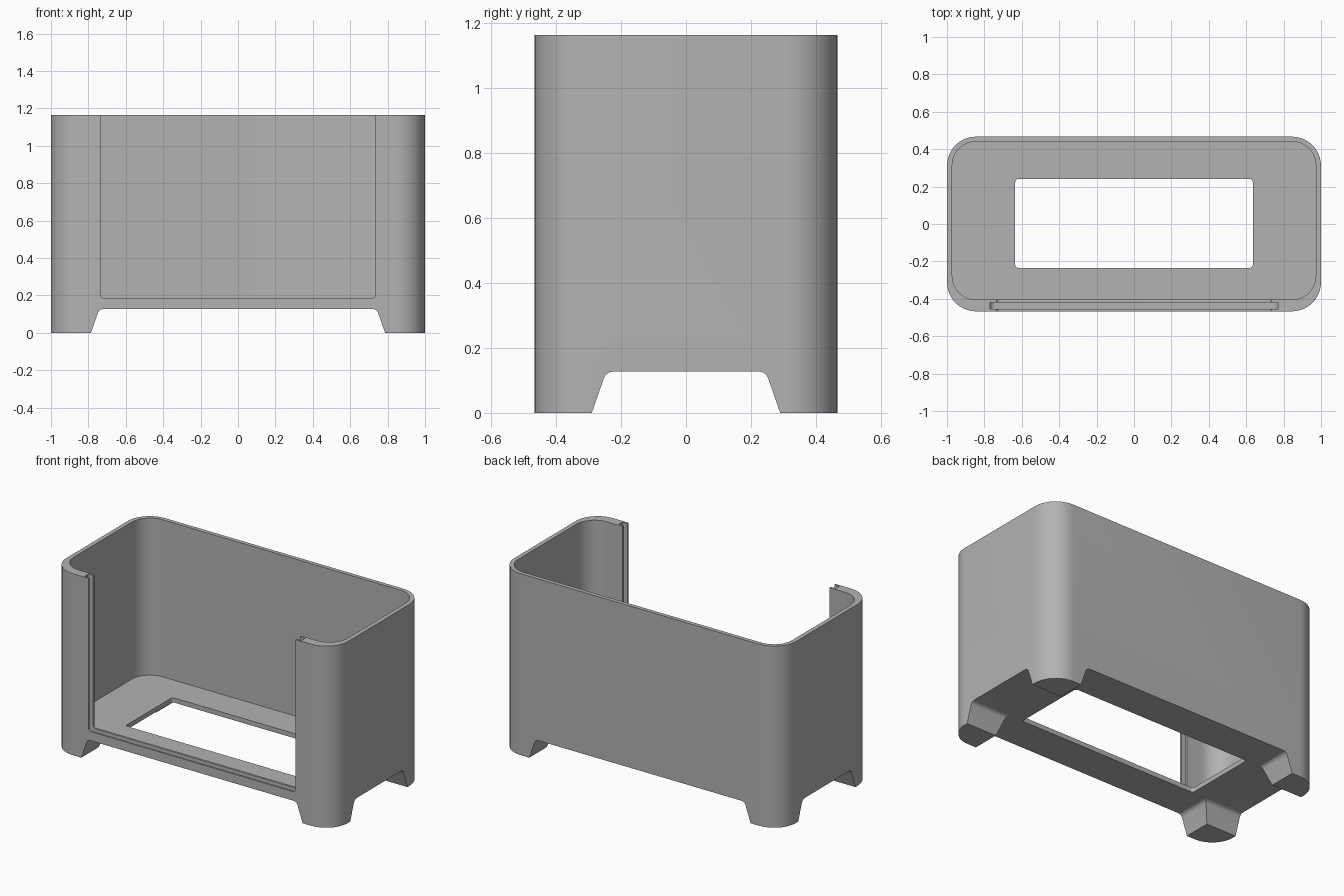
import bpy, bmesh, math
from mathutils import Vector

cube = bpy.data.objects.get("Cube")
if cube:
    bpy.data.objects.remove(cube, do_unlink=True)

WIDTH, DEPTH, HEIGHT = 1.0, 0.467, 1.165   # half width, half depth, full height
UNDERSIDE, FLOOR = 0.127, 0.157

grey = bpy.data.materials.new("plain grey")
grey.use_nodes = True
grey.diffuse_color = (0.45, 0.45, 0.45, 1)
grey.node_tree.nodes["Principled BSDF"].inputs["Base Color"].default_value = (0.45, 0.45, 0.45, 1)


def rounded(corners, steps=10):
    """Outline from (u, v, radius) corners, each replaced by an arc."""
    out = []
    for i, (u, v, r) in enumerate(corners):
        p = Vector((u, v))
        if r == 0:
            out.append(p)
            continue
        a = (Vector(corners[i - 1][:2]) - p).normalized()
        b = (Vector(corners[(i + 1) % len(corners)][:2]) - p).normalized()
        half = a.angle(b) / 2
        centre = p + (a + b).normalized() * (r / math.sin(half))
        start = p + a * (r / math.tan(half)) - centre
        end = p + b * (r / math.tan(half)) - centre
        sweep = math.pi - 2 * half
        for k in range(steps + 1):
            t = k / steps
            out.append(centre + (start * math.sin((1 - t) * sweep)
                                 + end * math.sin(t * sweep)) / math.sin(sweep))
    return out


def rect(u0, u1, v0, v1, low, high):
    """Rectangle with one radius for its low corners and one for its high ones."""
    return rounded([(u0, v0, low), (u1, v0, low), (u1, v1, high), (u0, v1, high)])


def prism(name, outline, axis, lo, hi):
    """Extrude an outline along the x, y or z axis."""
    place = {"x": lambda p, d: (d, p.x, p.y),
             "y": lambda p, d: (p.x, d, p.y),
             "z": lambda p, d: (p.x, p.y, d)}[axis]
    bm = bmesh.new()
    face = bm.faces.new([bm.verts.new(place(p, lo)) for p in outline])
    top = bmesh.ops.extrude_face_region(bm, geom=[face])["geom"]
    move = Vector(place(Vector((0, 0)), hi - lo))
    bmesh.ops.translate(bm, vec=move, verts=[g for g in top if isinstance(g, bmesh.types.BMVert)])
    bmesh.ops.recalc_face_normals(bm, faces=bm.faces)
    mesh = bpy.data.meshes.new(name)
    bm.to_mesh(mesh)
    bm.free()
    obj = bpy.data.objects.new(name, mesh)
    bpy.context.collection.objects.link(obj)
    return obj


def arch(half_bottom, half_top):
    """Tapered gap between two feet."""
    return rounded([(-half_bottom - 0.036, -0.1, 0), (half_bottom + 0.036, -0.1, 0),
                    (half_top, UNDERSIDE, 0.03), (-half_top, UNDERSIDE, 0.03)])


# Outer block
body = prism("open_front_case", rect(-WIDTH, WIDTH, -DEPTH, DEPTH, 0.155, 0.155), "z", 0, HEIGHT)
body.data.materials.append(grey)

above = HEIGHT + 0.2
cutters = [
    # Inside space, with a thicker wall at the front
    prism("inside_cutter", rect(-0.972, 0.972, -0.405, 0.441, 0.127, 0.127), "z", FLOOR, above),
    # Opening in the floor
    prism("floor_opening_cutter", rect(-0.635, 0.635, -0.235, 0.241, 0.018, 0.018), "z", -0.1, 0.3),
    # Opening in the front
    prism("front_opening_cutter", rect(-0.735, 0.735, 0.185, above, 0.02, 0), "y", -0.6, -0.3),
    # Slot for a sliding front panel
    prism("panel_slot_cutter", rect(-0.77, 0.77, 0.15, above, 0.03, 0), "y", -0.455, -0.419),
    # Gaps between the feet
    prism("long_foot_gap_cutter", arch(0.785, 0.742), "y", -0.7, 0.7),
    prism("short_foot_gap_cutter", arch(0.289, 0.246), "x", -1.2, 1.2),
]

for cutter in cutters:
    cutter.hide_render = True
    mod = body.modifiers.new(cutter.name, "BOOLEAN")
    mod.operation = "DIFFERENCE"
    mod.solver = "EXACT"
    mod.object = cutter

# Apply the cuts and discard the helpers
bpy.context.view_layer.update()
result = bpy.data.meshes.new_from_object(body.evaluated_get(bpy.context.evaluated_depsgraph_get()))
body.modifiers.clear()
body.data = result
result.materials.clear()
result.materials.append(grey)
for poly in result.polygons:
    poly.material_index = 0
for cutter in cutters:
    bpy.data.objects.remove(cutter, do_unlink=True)

# Smooth the rounded corners, keep the rims crisp
bpy.ops.object.select_all(action="DESELECT")
body.select_set(True)
bpy.context.view_layer.objects.active = body
bpy.ops.object.shade_smooth_by_angle(angle=math.radians(25))
